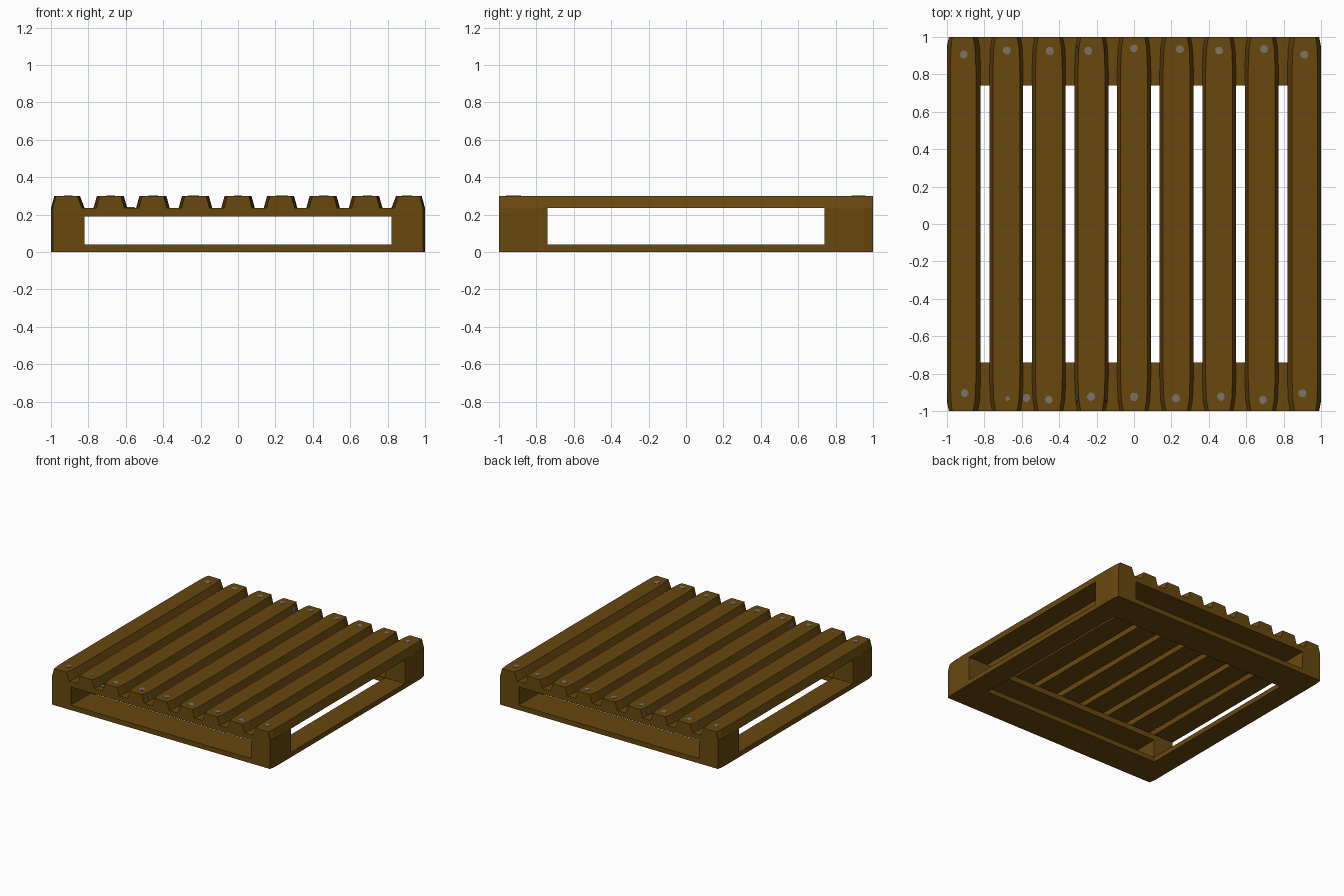
import bpy, bmesh, math, random
from mathutils import Vector, Matrix

random.seed(4)
cube = bpy.data.objects.get("Cube")
if cube:
    bpy.data.objects.remove(cube, do_unlink=True)


def material(name, rgb):
    m = bpy.data.materials.new(name)
    m.use_nodes = True
    m.diffuse_color = (*rgb, 1)
    m.node_tree.nodes["Principled BSDF"].inputs["Base Color"].default_value = (*rgb, 1)
    return m


wood = material("brown_wood", (0.140, 0.064, 0.0045))
steel = material("nail_grey", (0.20, 0.175, 0.14))
blue_steel = material("nail_blue_grey", (0.10, 0.12, 0.13))


def finish(name, bm, mat):
    bmesh.ops.recalc_face_normals(bm, faces=bm.faces)
    mesh = bpy.data.meshes.new(name)
    bm.to_mesh(mesh)
    bm.free()
    mesh.materials.append(mat)
    obj = bpy.data.objects.new(name, mesh)
    bpy.context.collection.objects.link(obj)
    return obj


def raise_faces(bm, height):
    """Thicken a flat sheet upwards into a solid."""
    ext = bmesh.ops.extrude_face_region(bm, geom=bm.faces[:], use_keep_orig=True)
    verts = [g for g in ext["geom"] if isinstance(g, bmesh.types.BMVert)]
    bmesh.ops.translate(bm, verts=verts, vec=(0, 0, height))


def prism(name, outline, z0, z1):
    bm = bmesh.new()
    bm.faces.new([bm.verts.new((x, y, z0)) for x, y in outline])
    raise_faces(bm, z1 - z0)
    return finish(name, bm, wood)


def slat(name, x0, x1, t0, t1, in0, in1):
    """Trapezoid board along y whose ends narrow slightly."""
    bm = bmesh.new()
    rings = []
    for y, k in ((-1, 1), (-0.94, 0.3), (-0.82, 0), (0.82, 0), (0.94, 0.3), (1, 1)):
        a, b = k * in0, k * in1
        pts = ((x0 + a, DECK), (x1 - b, DECK), (t1 - b, TOP), (t0 + a, TOP))
        rings.append([bm.verts.new((x, y, z)) for x, z in pts])
    for r, s in zip(rings, rings[1:]):
        for i in range(4):
            j = (i + 1) % 4
            bm.faces.new((r[i], r[j], s[j], s[i]))
    bm.faces.new(rings[0])
    bm.faces.new(rings[-1])
    return finish(name, bm, wood)


def nail(name, pos, normal, radius, mat):
    """Thin, slightly uneven nail head lying on a surface."""
    bm = bmesh.new()
    ring = []
    for i in range(9):
        a = i * math.tau / 9
        r = radius * random.uniform(0.9, 1.08)
        ring.append(bm.verts.new((r * math.cos(a), r * math.sin(a), -0.002)))
    bm.faces.new(ring)
    raise_faces(bm, 0.004)
    turn = Vector(normal).to_track_quat("Z", "Y").to_matrix().to_4x4()
    bm.transform(Matrix.Translation(pos) @ turn)
    return finish(name, bm, mat)


BASE, DECK, TOP = 0.04, 0.235, 0.30
IX, IY = 0.82, 0.74

# Bottom frame: one ring with lightly clipped outer corners
bm = bmesh.new()
outer, inner = [], []
for sx, sy in ((1, 1), (-1, 1), (-1, -1), (1, -1)):
    pair = [(sx, 0.95 * sy), (0.99 * sx, sy)]
    if sx * sy < 0:
        pair.reverse()
    outer += [bm.verts.new((x, y, 0)) for x, y in pair]
    inner.append(bm.verts.new((sx * IX, sy * IY, 0)))
for i in range(4):
    j = (i + 1) % 4
    bm.faces.new((outer[2 * i], outer[2 * i + 1], inner[i]))
    bm.faces.new((outer[2 * i + 1], outer[2 * j], inner[j], inner[i]))
raise_faces(bm, BASE)
finish("bottom_frame", bm, wood)

# Corner blocks
for sy, end in ((-1, "front"), (1, "back")):
    for sx, side in ((-1, "right"), (1, "left")):
        pts = ((IX, IY), (1, IY), (1, 0.95), (0.99, 1), (IX, 1))
        prism(f"{end}_{side}_block", [(sx * x, sy * y) for x, y in pts], BASE, DECK)
    # Crossbar that carries the deck slats
    prism(f"{end}_crossbar",
          [(-IX, sy * IY), (IX, sy * IY), (IX, sy), (-IX, sy)], 0.19, DECK)

# Deck: two edge boards and seven inner slats
slat("left_edge_board", IX, 1, 0.845, 0.982, 0.015, 0.01)
slat("right_edge_board", -1, -IX, -0.982, -0.845, 0.01, 0.015)
PITCH = 0.2275
for i in range(-3, 4):
    c = i * PITCH
    slat(f"deck_slat_{i + 4}", c - 0.09, c + 0.09, c - 0.072, c + 0.072, 0.015, 0.015)

# Nail heads on top of the boards
back_x = (-0.91, -0.68, -0.45, -0.245, 0, 0.245, 0.455, 0.695, 0.91)
front_x = (-0.905, -0.675, -0.455, -0.23, 0, 0.225, 0.465, 0.69, 0.9)
for end, sy, xs in (("back", 1, back_x), ("front", -1, front_x)):
    for i, x in enumerate(xs):
        y = sy * (0.905 if abs(x) > 0.8 else random.uniform(0.922, 0.942))
        radius = 0.013 if x == -0.675 else 0.022
        nail(f"{end}_nail_{i + 1}", (x, y, TOP), (0, 0, 1), radius, steel)
    # Nail heads driven into the sloping sides of one slat
    for sx, side in ((-1, "right"), (1, "left")):
        pos = (-PITCH + sx * 0.077, sy * 0.935, 0.266)
        nail(f"{end}_{side}_side_nail", pos, (sx * 0.065, 0, 0.018), 0.02, blue_steel)

# Stray nail beside a front slat
nail("stray_front_nail", (-0.575, -0.93, DECK + 0.003), (0, 0, 1), 0.022, steel)
